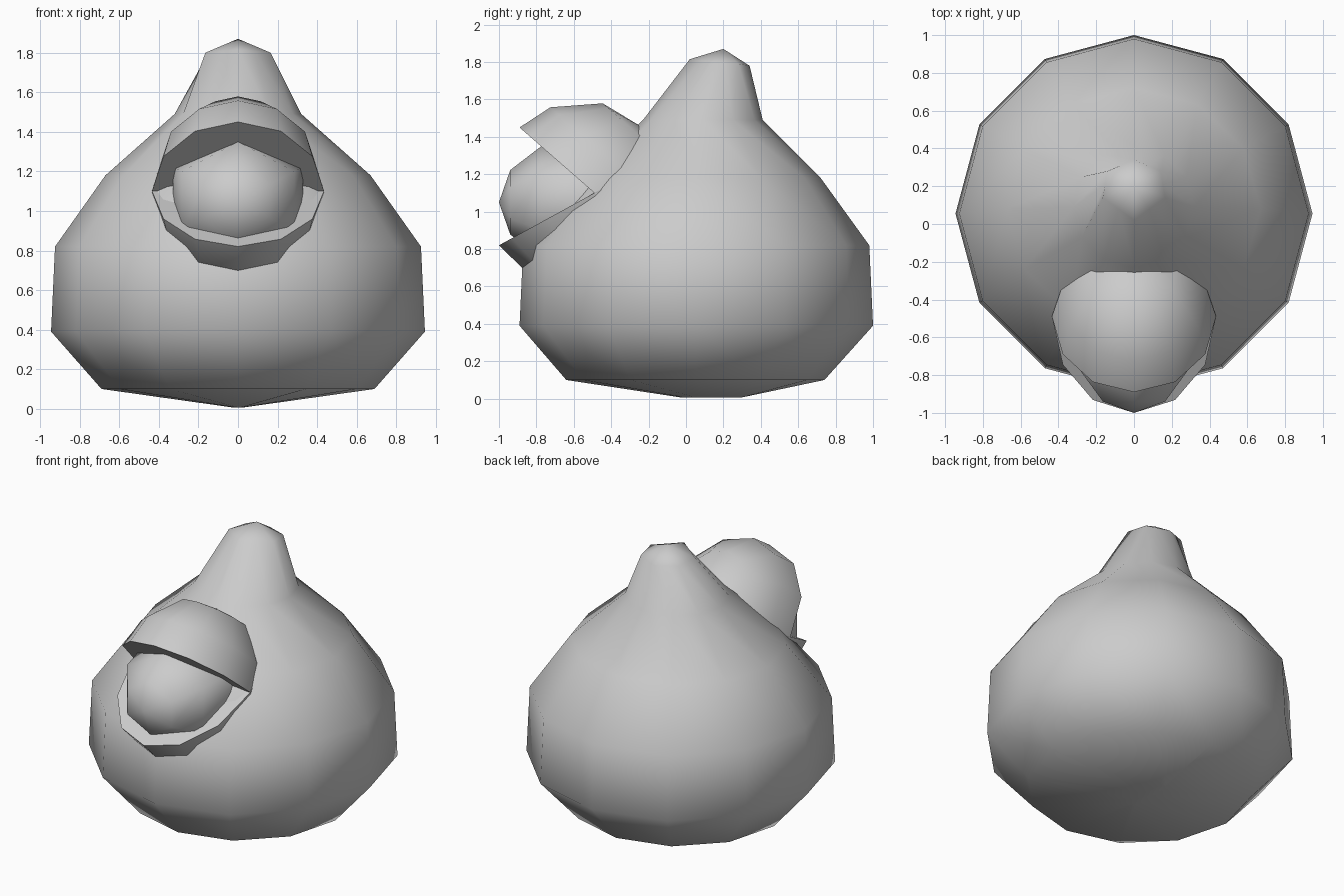
import bpy, bmesh, math
from mathutils import Vector

if "Cube" in bpy.data.objects:
    bpy.data.objects.remove(bpy.data.objects["Cube"])

grey = bpy.data.materials.new("plain grey")
grey.diffuse_color = (0.6, 0.6, 0.6, 1)
grey.use_nodes = True
grey.node_tree.nodes["Principled BSDF"].inputs["Base Color"].default_value = grey.diffuse_color
SIDES = 12


def finish(name, bm, angle):
    bmesh.ops.recalc_face_normals(bm, faces=bm.faces)
    mesh = bpy.data.meshes.new(name)
    bm.to_mesh(mesh)
    bm.free()
    mesh.materials.append(grey)
    ob = bpy.data.objects.new(name, mesh)
    bpy.context.collection.objects.link(ob)
    bpy.ops.object.select_all(action='DESELECT')
    ob.select_set(True)
    bpy.context.view_layer.objects.active = ob
    bpy.ops.object.shade_smooth_by_angle(angle=math.radians(angle))
    return ob


def skin(bm, rings):
    """Bridge a stack of equal-length vertex rings."""
    for low, high in zip(rings, rings[1:]):
        for i in range(len(low)):
            j = (i + 1) % len(low)
            bm.faces.new((low[i], low[j], high[j], high[i]))


def fan(bm, ring, tip):
    tip = bm.verts.new(tip)
    for i in range(len(ring)):
        bm.faces.new((ring[i], ring[(i + 1) % len(ring)], tip))


# Body: half width, front y, back y, height of each ring
bm = bmesh.new()
profile = [(0.03, -0.03, 0.30, 0.007), (0.69, -0.64, 0.74, 0.10),
           (0.945, -0.89, 1.0, 0.39), (0.925, -0.87, 0.98, 0.82),
           (0.67, -0.56, 0.72, 1.18), (0.32, -0.23, 0.41, 1.49)]
rings = []
for w, front, back, z in profile:
    mid, depth = (front + back) / 2, (back - front) / 2
    rings.append([bm.verts.new((w * math.sin(a), mid + depth * math.cos(a), z))
                  for a in (math.tau * i / SIDES for i in range(SIDES))])
# Six-sided tip, with a midpoint on each side to meet the twelve-sided body
hexagon = [Vector(p) for p in ((0, 0.34, 1.78), (0.14, 0.28, 1.79), (0.165, 0.14, 1.80),
                               (0, 0.02, 1.815), (-0.165, 0.14, 1.80), (-0.14, 0.28, 1.79))]
tip = []
for i, p in enumerate(hexagon):
    tip += [bm.verts.new(p), bm.verts.new((p + hexagon[(i + 1) % 6]) / 2)]
rings.append(tip)
skin(bm, rings)
bm.faces.new(rings[0])
fan(bm, tip, (0, 0.2, 1.87))
finish("body", bm, 48)


# Eyelids: flat-bottomed domes sharing one hinge line
def eyelid(name, rim_tip, width, side):
    hinge = Vector((0, -0.49, 1.10))
    u = Vector(rim_tip) - hinge
    length = u.length
    u.normalize()
    n = Vector((0, -u.z, u.y)) * side
    bm = bmesh.new()
    rows = []
    for scale, height in ((1, 0), (0.9, 0.19), (0.53, 0.39)):
        rows.append([bm.verts.new(hinge + u * length * scale * math.cos(a) + n * height
                                  + Vector((width * scale * math.sin(a), 0, 0)))
                     for a in (math.tau * i / SIDES for i in range(SIDES))])
    skin(bm, rows)
    bm.faces.new(rows[0])
    fan(bm, rows[-1], hinge + n * 0.44)
    finish(name, bm, 50)


eyelid("upper_eyelid", (0, -0.89, 1.45), 0.435, -1)
eyelid("lower_eyelid", (0, -1.0, 0.82), 0.435, 1)

# Eyeball: coarse sphere with its pole facing forward
bm = bmesh.new()
bmesh.ops.create_uvsphere(bm, u_segments=6, v_segments=6, radius=1)
for v in bm.verts:
    x, y, z = v.co
    v.co = (0.38 * x, -0.55 - 0.45 * z, 1.05 + 0.345 * y)
finish("eyeball", bm, 80)
